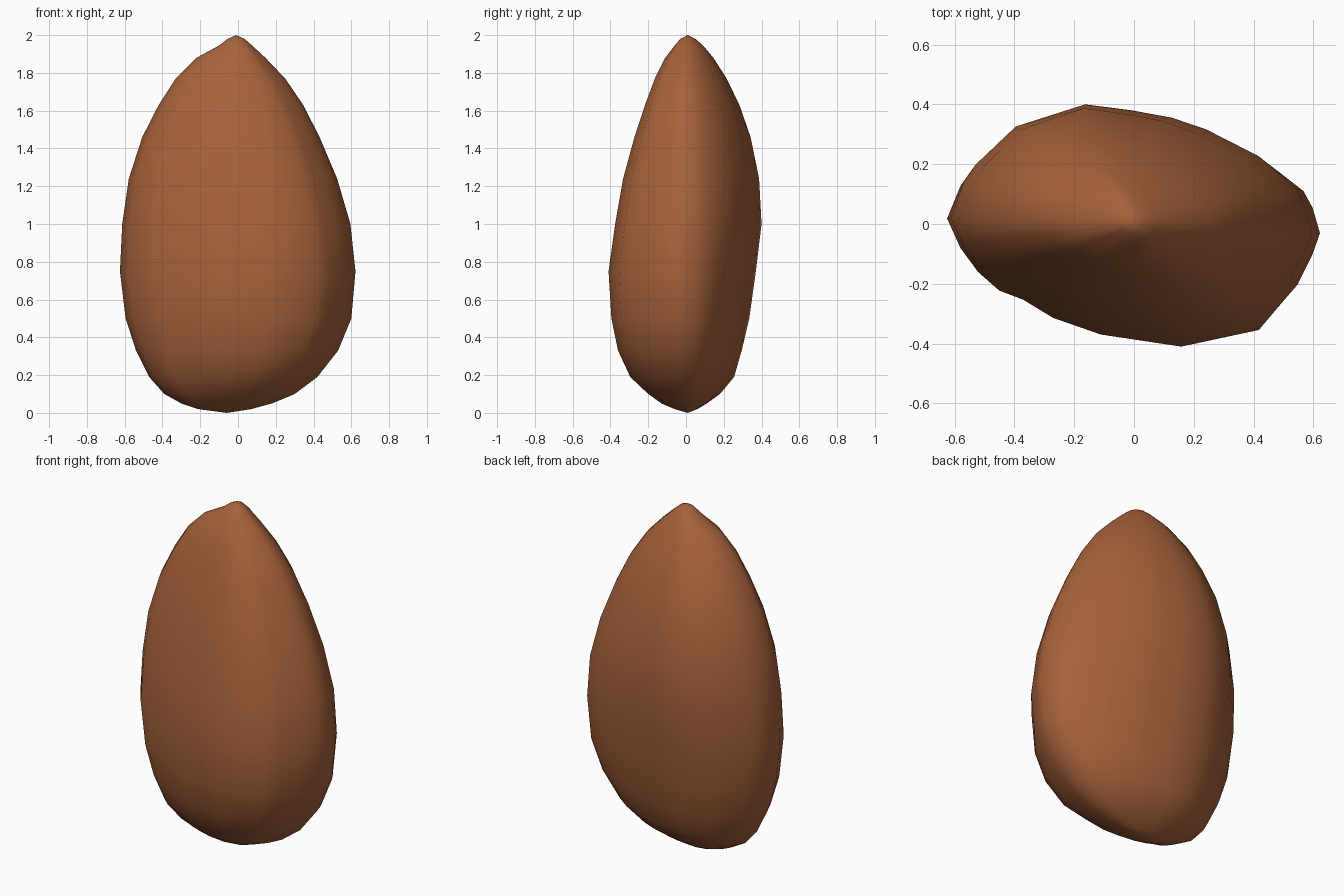
import bpy, bmesh

# Skewed oval cross-section (widest level), as x, y
SECTION = [(-.625, .02), (-.58, .14), (-.54, .2), (-.40, .33), (-.16, .405), (.0, .385),
           (.14, .36), (.26, .32), (.36, .27), (.44, .23), (.5, .18), (.57, .12),
           (.6, .06), (.625, -.03), (.6, -.1), (.55, -.2), (.48, -.28), (.42, -.35),
           (.16, -.405), (-.11, -.365), (-.27, -.31), (-.37, -.25), (-.45, -.22),
           (-.52, -.16), (-.58, -.08)]

# Profile: height, left, right, front, back
LEVELS = [(.02, -.21, .07, -.06, .06),
          (.05, -.30, .18, -.13, .11),
          (.10, -.39, .30, -.20, .18),
          (.19, -.47, .42, -.295, .255),
          (.33, -.54, .53, -.36, .295),
          (.50, -.595, .60, -.395, .335),
          (.75, -.625, .622, -.41, .37),
          (1.0, -.613, .595, -.375, .40),
          (1.24, -.578, .525, -.333, .387),
          (1.46, -.507, .432, -.273, .342),
          (1.63, -.42, .345, -.217, .283),
          (1.77, -.33, .25, -.165, .215),
          (1.88, -.22, .145, -.11, .145),
          (1.945, -.10, .075, -.06, .09),
          (1.98, -.055, .035, -.03, .05)]

bm = bmesh.new()

# Stack the scaled sections
rings = []
for z, left, right, front, back in LEVELS:
    mid, half = (left + right) / 2, (right - left) / 2
    rings.append([bm.verts.new((mid + half * x / .625,
                                (back if y > 0 else -front) * y / .405, z))
                  for x, y in SECTION])

# Skin between sections
n = len(SECTION)
for a, b in zip(rings, rings[1:]):
    for i in range(n):
        j = (i + 1) % n
        bm.faces.new((a[i], a[j], b[j], b[i]))

# Rounded base and pointed tip
for ring, co in ((rings[0], (-.06, .01, 0)), (rings[-1], (-.01, .008, 2))):
    pole = bm.verts.new(co)
    for i in range(n):
        bm.faces.new((ring[i], ring[(i + 1) % n], pole))

bmesh.ops.recalc_face_normals(bm, faces=bm.faces)
for f in bm.faces:
    f.smooth = True

mesh = bpy.data.meshes.new("almond_kernel")
bm.to_mesh(mesh)
bm.free()

# Brown skin
skin = bpy.data.materials.new("warm brown")
skin.diffuse_color = (.38, .12, .043, 1)
mesh.materials.append(skin)
obj = bpy.data.objects.new("almond_kernel", mesh)
bpy.context.collection.objects.link(obj)
